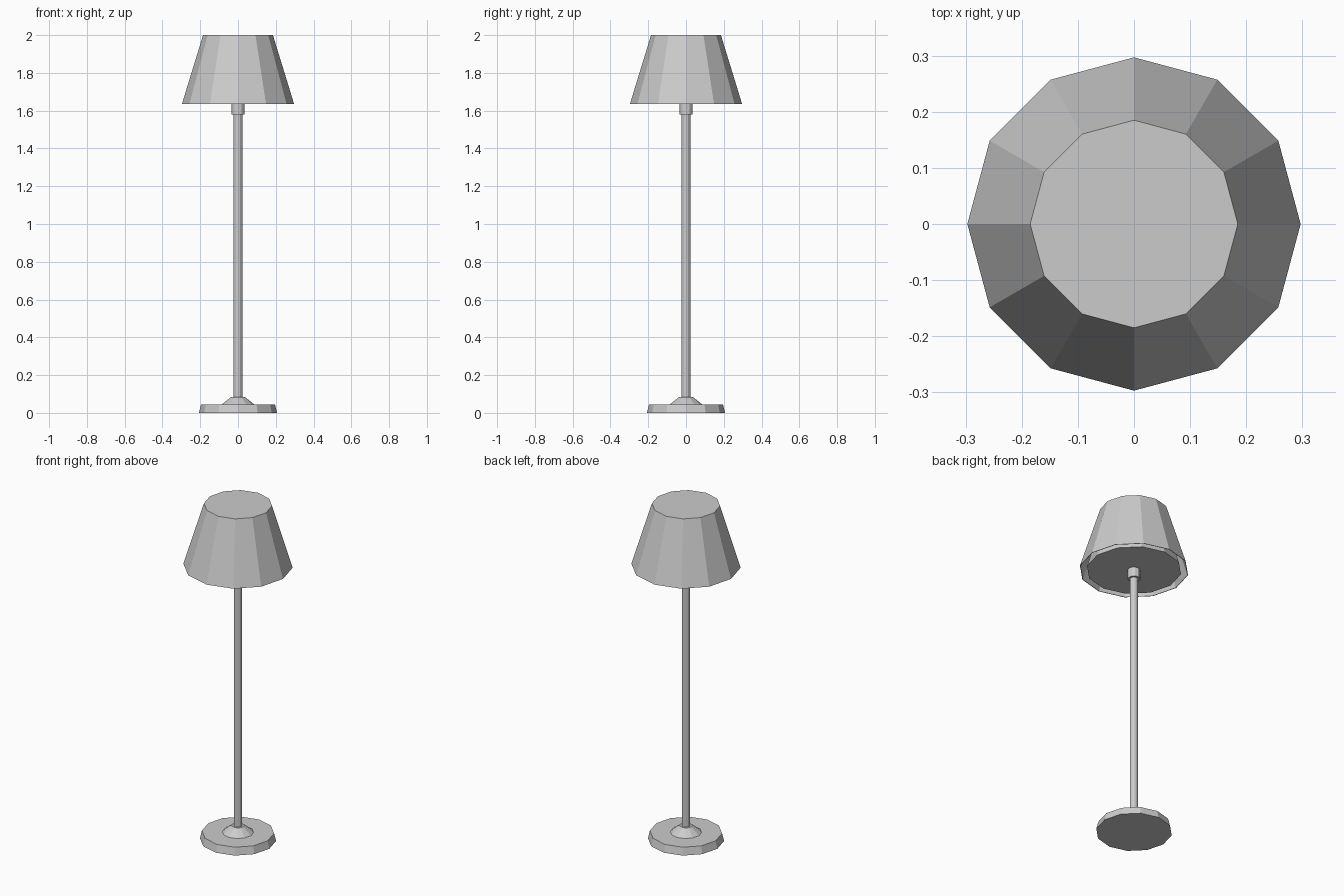
import bpy
from math import cos, sin, pi

cube = bpy.data.objects.get("Cube")
if cube:
    bpy.data.objects.remove(cube, do_unlink=True)

grey = bpy.data.materials.new("light grey")
grey.use_nodes = True
colour = (0.6, 0.6, 0.6, 1)
grey.diffuse_color = colour
grey.node_tree.nodes["Principled BSDF"].inputs["Base Color"].default_value = colour


def turned(name, profile, sides):
    """Turn a (radius, height) profile, listed bottom to top, and cap both ends."""
    verts = [(r * cos(2 * pi * i / sides), r * sin(2 * pi * i / sides), z)
             for r, z in profile for i in range(sides)]
    faces = []
    for ring in range(len(profile) - 1):
        a, b = ring * sides, (ring + 1) * sides
        for i in range(sides):
            j = (i + 1) % sides
            faces.append((a + i, a + j, b + j, b + i))
    faces.append(tuple(reversed(range(sides))))
    faces.append(tuple(range(len(verts) - sides, len(verts))))
    mesh = bpy.data.meshes.new(name)
    mesh.from_pydata(verts, [], faces)
    mesh.materials.append(grey)
    obj = bpy.data.objects.new(name, mesh)
    bpy.context.collection.objects.link(obj)
    return obj


# Weighted foot with its raised collar
turned("base", [(0.207, 0), (0.196, 0.045), (0.085, 0.045), (0.035, 0.085)], 12)

# Upright and the bulb socket
turned("pole", [(0.023, 0.06), (0.023, 1.6)], 12)
turned("socket", [(0.035, 1.58), (0.035, 1.65)], 12)

# Shade: inner diffuser cone, deep groove, then the outer wall and flat top
turned("shade", [(0.258, 1.636), (0.16, 1.96), (0.193, 1.96),
                 (0.294, 1.635), (0.297, 1.635), (0.185, 2.0)], 12)
